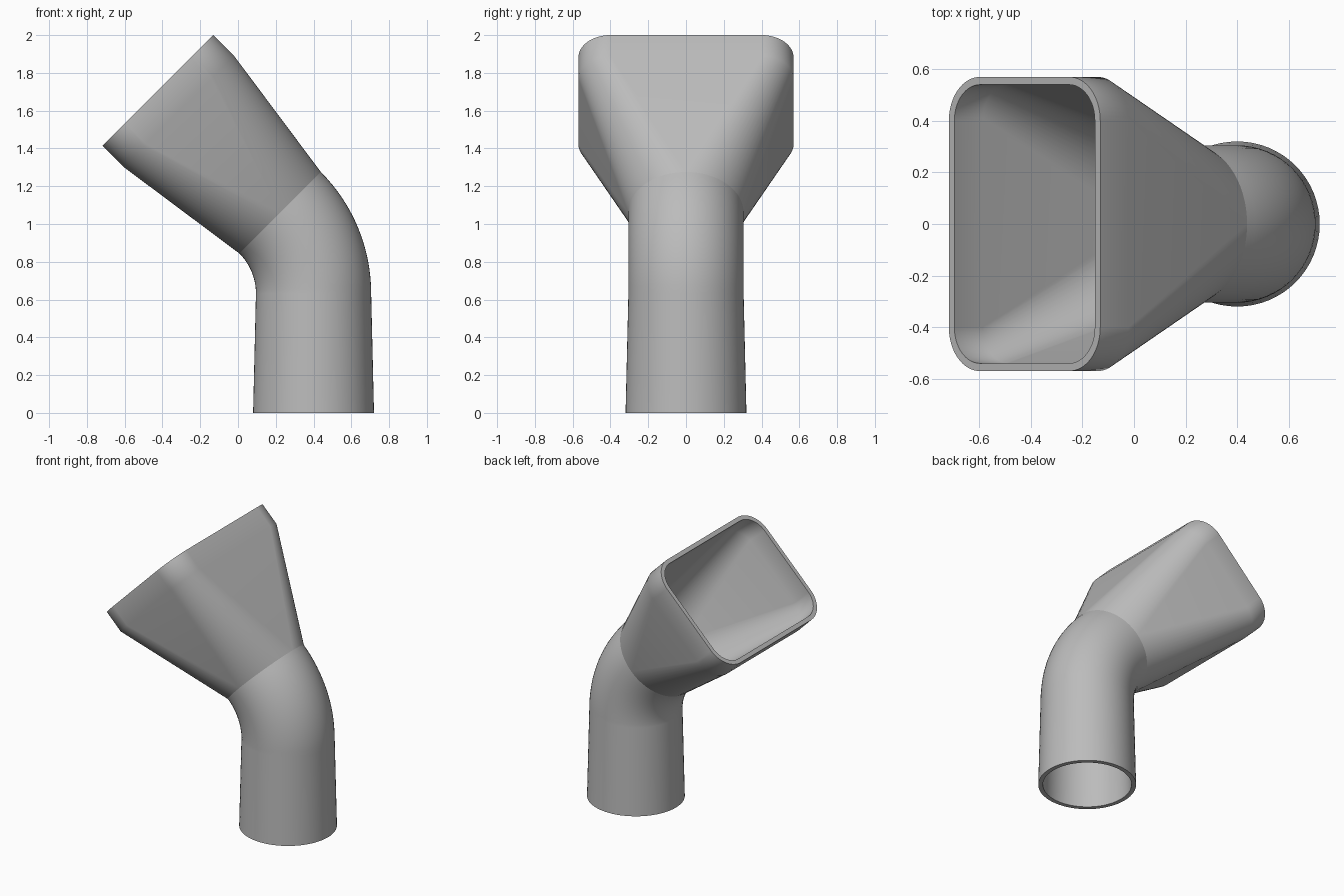
import bpy, bmesh
from math import sin, cos, pi, radians
from mathutils import Vector

if "Cube" in bpy.data.objects:
    bpy.data.objects.remove(bpy.data.objects["Cube"])

grey = bpy.data.materials.new("plain grey")
grey.use_nodes = True
colour = (0.5, 0.5, 0.5, 1)
grey.diffuse_color = colour
grey.node_tree.nodes["Principled BSDF"].inputs["Base Color"].default_value = colour

WALL = 0.03
STEPS = 16            # segments per quarter turn
PIPE_R = 0.305
BEND_R = 0.605
BEND = radians(45)
PIVOT = Vector((-0.205, 0, 0.632))


def ring(centre, tilt, half_u, half_y, corner):
    """Rounded rectangle across the pipe; a circle when all sizes match."""
    u = Vector((cos(tilt), 0, sin(tilt)))
    v = Vector((0, 1, 0))
    points = []
    for quarter in range(4):
        mid = (quarter + 0.5) * pi / 2
        su = 1 if cos(mid) > 0 else -1
        sv = 1 if sin(mid) > 0 else -1
        for i in range(STEPS + 1):
            a = (quarter + i / STEPS) * pi / 2
            p = su * (half_u - corner) + corner * cos(a)
            q = sv * (half_y - corner) + corner * sin(a)
            points.append(centre + u * p + v * q)
    return points


def shell(name, sections):
    """Walled tube through the sections; the first section is its open rim."""
    outer = [ring(*s) for s in sections]
    inner = [ring(c, t, a - WALL, b - WALL, r - WALL) for c, t, a, b, r in sections]
    bm = bmesh.new()
    rows = [[bm.verts.new(p) for p in row] for row in outer[::-1] + inner]
    for low, high in zip(rows, rows[1:]):
        for i in range(len(low)):
            j = (i + 1) % len(low)
            bm.faces.new((low[i], low[j], high[j], high[i]))
    bmesh.ops.remove_doubles(bm, verts=bm.verts, dist=0.0001)
    # turn the walls outward, judged on the flat rim between the two skins
    bmesh.ops.recalc_face_normals(bm, faces=bm.faces)
    rim_centre, tilt = sections[0][:2]
    away = rim_centre - sections[-1][0]
    axis = Vector((-sin(tilt), 0, cos(tilt)))
    if axis.dot(away) < 0:
        axis = -axis
    rim = max(bm.faces, key=lambda f: f.calc_center_median().dot(axis))
    if rim.normal.dot(axis) < 0:
        bmesh.ops.reverse_faces(bm, faces=bm.faces)
    mesh = bpy.data.meshes.new(name)
    bm.to_mesh(mesh)
    bm.free()
    mesh.materials.append(grey)
    obj = bpy.data.objects.new(name, mesh)
    bpy.context.collection.objects.link(obj)
    bpy.ops.object.select_all(action="DESELECT")
    obj.select_set(True)
    bpy.context.view_layer.objects.active = obj
    bpy.ops.object.shade_smooth_by_angle(angle=radians(30))
    weighted = obj.modifiers.new("even shading", "WEIGHTED_NORMAL")
    weighted.keep_sharp = True
    return obj


def bend_centre(a):
    return PIVOT + BEND_R * Vector((cos(a), 0, sin(a)))


# Elbow pipe: slightly tapered socket, then a bend
foot = Vector((PIVOT.x + BEND_R, 0, 0))
pipe = [(foot, 0, 0.32, 0.32, 0.32)]
for i in range(17):
    a = BEND * i / 16
    pipe.append((bend_centre(a), a, PIPE_R, PIPE_R, PIPE_R))
shell("elbow_pipe", pipe)

# Flared nozzle: round at the bend, rounded rectangle with a short straight lip
throat = bend_centre(BEND)
along = Vector((-sin(BEND), 0, cos(BEND)))
mouth = (0.415, 0.57, 0.17)
shell("flared_nozzle", [
    (throat + along * 0.915, BEND, *mouth),
    (throat + along * 0.76, BEND, *mouth),
    (throat, BEND, PIPE_R, PIPE_R, PIPE_R),
])
